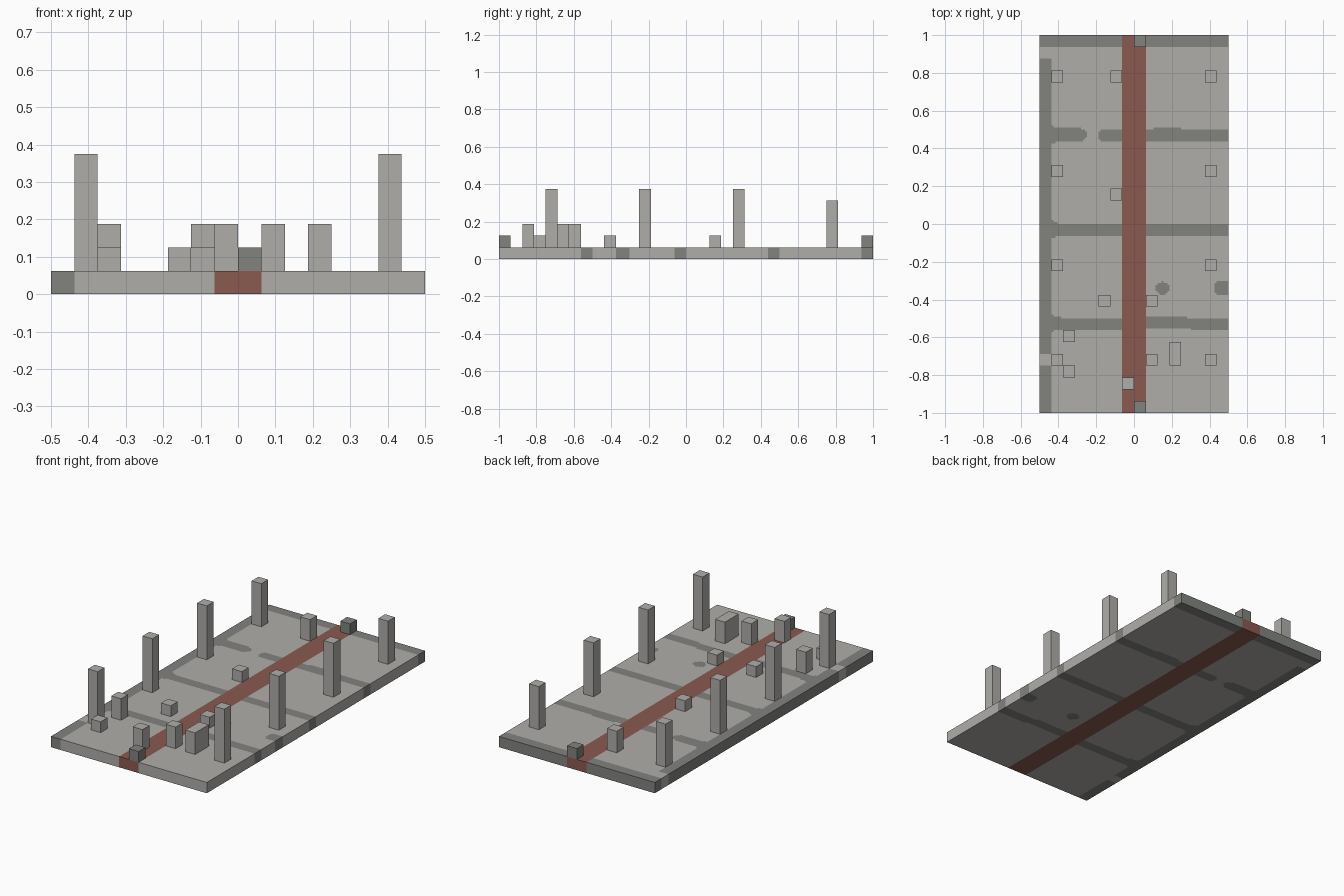
import bpy, bmesh, math
from mathutils import Matrix

U = 1 / 16          # block size
W, L = 16, 32       # floor size in blocks
CELLS = 6           # pattern cells per block

if "Cube" in bpy.data.objects:
    bpy.data.objects.remove(bpy.data.objects["Cube"], do_unlink=True)


def make_material(name, rgb):
    m = bpy.data.materials.new(name)
    m.use_nodes = True
    m.diffuse_color = (*rgb, 1)
    bsdf = next(n for n in m.node_tree.nodes if n.type == 'BSDF_PRINCIPLED')
    bsdf.inputs["Base Color"].default_value = (*rgb, 1)
    bsdf.inputs["Roughness"].default_value = 0.9
    return m


stone = make_material("light_stone", (0.43, 0.42, 0.40))
dark = make_material("dark_stone", (0.223, 0.230, 0.212))
red = make_material("red_carpet", (0.254, 0.102, 0.080))


def finish(name, bm, mats):
    mesh = bpy.data.meshes.new(name)
    bm.to_mesh(mesh)
    bm.free()
    for m in mats:
        mesh.materials.append(m)
    ob = bpy.data.objects.new(name, mesh)
    bpy.context.collection.objects.link(ob)
    return ob


def capsule(x, y, x0, x1, yc, r):
    """True inside a round-ended stroke running along x."""
    return math.hypot(x - min(max(x, x0), x1), y - yc) < r


def floor_colour(x, y):
    """Material index: 0 light stone, 1 dark joints, 2 carpet."""
    if abs(x) < U:
        return 2
    sway = 0.004 * math.sin(9 * x)
    flare = 0.025 * math.exp(-max(x + 0.44, 0) / 0.015)
    # cross joints
    if y > 1 - U:
        return 1
    if abs(y + 0.031 - sway) < 0.032 + flare or abs(y + 0.528 - sway) < 0.031 + flare:
        return 1
    if x > -0.15 and abs(y - 0.47 - sway) < 0.032:
        return 1
    if capsule(x, y, -0.5, -0.285, 0.472, 0.034 + flare) or capsule(x, y, -0.155, 0, 0.47, 0.033):
        return 1
    # side joint with its two breaks
    if x < -0.5 + U and y < 0.875 and not -0.75 < y < -0.6875:
        return 1
    # worn spots
    if capsule(x, y, 0.15, 0.152, -0.34, 0.033) or capsule(x, y, 0.465, 0.5, -0.34, 0.04):
        return 1
    return 0


# Floor slab with joints and carpet running through its thickness
bm = bmesh.new()
bmesh.ops.create_grid(bm, x_segments=W * CELLS, y_segments=L * CELLS, size=1)
bmesh.ops.scale(bm, vec=(W * U / 2, L * U / 2, 1), verts=bm.verts)
top = bmesh.ops.extrude_face_region(bm, geom=bm.faces[:], use_keep_orig=True)
raised = [v for v in top["geom"] if isinstance(v, bmesh.types.BMVert)]
bmesh.ops.translate(bm, vec=(0, 0, U), verts=raised)
bmesh.ops.recalc_face_normals(bm, faces=bm.faces)
for f in bm.faces:
    c = f.calc_center_median()
    f.material_index = floor_colour(c.x, c.y)
finish("floor_slab", bm, [stone, dark, red])


def block(name, i, j, height, mat=stone, depth=1):
    """Square block standing on floor cell i, j; sizes in block units."""
    bm = bmesh.new()
    place = Matrix.Translation(((i + 0.5 - W / 2) * U, (j + depth / 2 - L / 2) * U, (1 + height / 2) * U))
    size = Matrix.Diagonal((U, depth * U, height * U, 1))
    bmesh.ops.create_cube(bm, size=1, matrix=place @ size)
    finish(name, bm, [mat])


# Pillars in two rows; the rear pair is shorter
for side, i in (("right", 1), ("left", 14)):
    for n, j in enumerate(range(4, L, 8)):
        block(f"{side}_pillar_{n + 1}", i, j, 4 if j == 28 else 5)

# Broken stumps and rubble: cell x, cell y, height
stumps = [(6, 28, 2), (2, 6, 2), (9, 4, 2), (7, 2, 2)]
rubble = [(6, 18, 1), (5, 9, 1), (9, 9, 1), (2, 3, 1)]
for n, (i, j, h) in enumerate(stumps):
    block(f"broken_stump_{n + 1}", i, j, h)
for n, (i, j, h) in enumerate(rubble):
    block(f"rubble_block_{n + 1}", i, j, h)
block("wide_stump", 11, 4, 2, depth=2)

# Dark marker stones at both ends of the carpet
block("front_marker", 8, 0, 1, dark)
block("back_marker", 8, L - 1, 1, dark)
